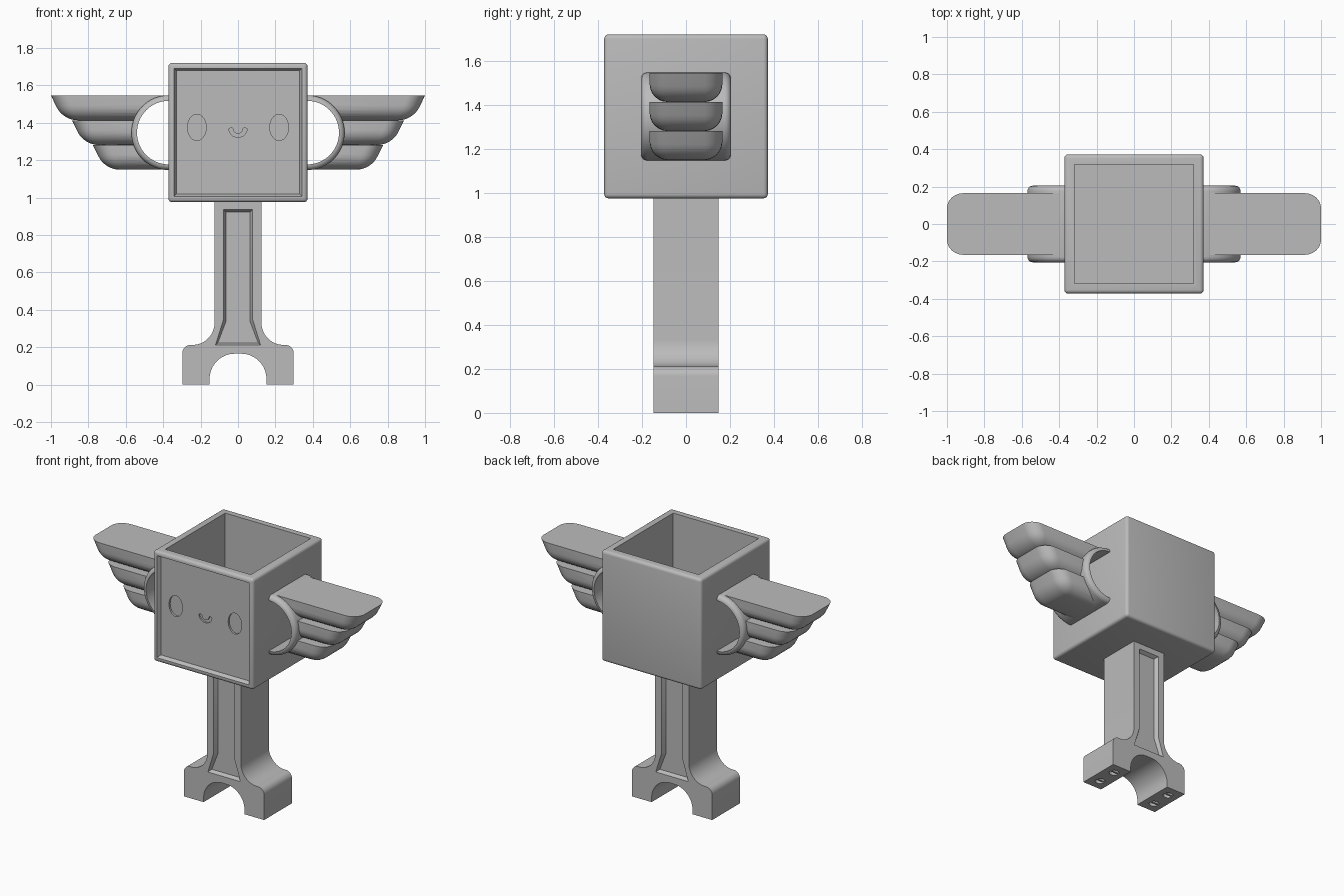
import bpy, bmesh, math

cube = bpy.data.objects.get("Cube")
if cube:
    bpy.data.objects.remove(cube, do_unlink=True)

grey = bpy.data.materials.new("plain_grey")
grey.use_nodes = True
colour = (0.5, 0.5, 0.5, 1)
grey.diffuse_color = colour
grey.node_tree.nodes["Principled BSDF"].inputs["Base Color"].default_value = colour


def finish(name, bm):
    bmesh.ops.recalc_face_normals(bm, faces=bm.faces)
    mesh = bpy.data.meshes.new(name)
    bm.to_mesh(mesh)
    bm.free()
    mesh.materials.append(grey)
    ob = bpy.data.objects.new(name, mesh)
    bpy.context.collection.objects.link(ob)
    return ob


def activate(ob):
    bpy.ops.object.select_all(action='DESELECT')
    ob.select_set(True)
    bpy.context.view_layer.objects.active = ob


def smooth(ob):
    activate(ob)
    bpy.ops.object.shade_smooth_by_angle(angle=math.radians(32))


def cut(ob, *cutters):
    for c in cutters:
        activate(ob)
        mod = ob.modifiers.new("cut", 'BOOLEAN')
        mod.operation, mod.solver, mod.object = 'DIFFERENCE', 'EXACT', c
        bpy.ops.object.modifier_apply(modifier=mod.name)
        bpy.data.objects.remove(c, do_unlink=True)


def arc(cx, cz, rx, rz, a0, a1, n=12):
    angles = [math.radians(a0 + (a1 - a0) * i / n) for i in range(n + 1)]
    return [(cx + rx * math.cos(a), cz + rz * math.sin(a)) for a in angles]


def mirrored(half):
    return half + [(-x, z) for x, z in reversed(half)]


def loft(name, start, y0, end, y1):
    """Solid between two matching x-z outlines at two depths."""
    bm = bmesh.new()
    a = [bm.verts.new((x, y0, z)) for x, z in start]
    b = [bm.verts.new((x, y1, z)) for x, z in end]
    bm.faces.new(a)
    bm.faces.new(b[::-1])
    for i in range(len(a)):
        j = (i + 1) % len(a)
        bm.faces.new((a[i], b[i], b[j], a[j]))
    return finish(name, bm)


def box(name, x, y, z0, z1, bevel=0):
    bm = bmesh.new()
    bmesh.ops.create_cube(bm, size=1)
    for v in bm.verts:
        v.co = (v.co.x * 2 * x, v.co.y * 2 * y, z1 if v.co.z > 0 else z0)
    if bevel:
        bmesh.ops.bevel(bm, geom=bm.edges[:], offset=bevel, segments=4,
                        profile=0.5, affect='EDGES')
    return finish(name, bm)


def rect(x, z0, z1):
    return [(x, z0), (x, z1), (-x, z1), (-x, z0)]


# Open box head with a sunken front panel and engraved face
W = 0.372
head = box("head_box", W, W, 0.975, 1.72, 0.02)
cut(head, box("cavity", 0.318, 0.318, 1.03, 1.9))
cut(head, loft("panel", rect(0.345, 1.003, 1.693), -W - 0.005,
               rect(0.33, 1.018, 1.678), -W + 0.025))
for s in (1, -1):
    eye = arc(s * 0.22, 1.375, 0.05, 0.07, 0, 360, 40)[:-1]
    cut(head, loft("eye", eye, -W, eye, -W + 0.038))
smile = (arc(0, 1.366, 0.048, 0.044, 180, 360, 20)
         + arc(0.037, 1.366, 0.011, 0.006, 0, 180, 6)[1:]
         + arc(0, 1.366, 0.026, 0.025, 360, 180, 16)[1:]
         + arc(-0.037, 1.366, 0.011, 0.006, 0, 180, 6)[1:-1])
cut(head, loft("smile", smile, -W, smile, -W + 0.036))
smooth(head)

# Stem flaring into an arched foot, one extruded outline
D = 0.148
half = ([(0.125, 1.0)]
        + arc(0.243, 0.332, 0.118, 0.12, 180, 270)
        + arc(0.253, 0.167, 0.045, 0.045, 90, 0, 8)
        + [(0.298, 0), (0.152, 0)]
        + arc(0.017, 0.03, 0.135, 0.135, 0, 90, 16))
outline = mirrored(half)
stem = loft("stem_and_foot", outline, -D, outline, D)

# Flared grooves on both stem faces
rim = mirrored([(0.08, 0.937), (0.08, 0.345), (0.122, 0.21)])
floor = mirrored([(0.064, 0.922), (0.064, 0.338), (0.108, 0.223)])
for s in (1, -1):
    cut(stem, loft("groove", rim, s * (D + 0.002), floor, s * (D - 0.025)))

# Screw holes under the foot, each crossed by a bar
for x in (-0.225, 0.225):
    for y in (-0.07, 0.07):
        bm = bmesh.new()
        bmesh.ops.create_cone(bm, cap_ends=True, segments=24, radius1=0.032,
                              radius2=0.032, depth=0.1)
        bmesh.ops.translate(bm, verts=bm.verts, vec=(x, y, 0))
        cut(stem, finish("hole", bm))
        bar = box("screw_bar", 0.034, 0.006, 0.004, 0.055)
        bar.location = (x, y, 0)
smooth(stem)

# Wings: half-ring handle with three stacked feathers
CZ, R, T = 1.347, 0.2, 0.03
for side, s in (("left", 1), ("right", -1)):
    bm = bmesh.new()
    # rounded band section as (radius, y)
    section = ([(R - T, -0.205)]
               + arc(R - T, -0.175, T, T, -90, 0, 5)[1:]
               + arc(R - T, 0.175, T, T, 0, 90, 5))
    rows = []
    for i in range(33):
        a = math.radians(-90 + 180 * i / 32)
        rows.append([bm.verts.new((s * (W - 0.002 + r * math.cos(a)), y,
                                   CZ + r * math.sin(a))) for r, y in section])
    n = len(section)
    for p, q in zip(rows, rows[1:]):
        for j in range(n):
            k = (j + 1) % n
            bm.faces.new((p[j], q[j], q[k], p[k]))
    bm.faces.new(rows[0])
    bm.faces.new(rows[-1])
    smooth(finish(side + "_wing_ring", bm))

    for i, tip in enumerate((1.0, 0.888, 0.776)):
        top = 1.545 - i * 0.132
        bottom = top - 0.132
        bm = bmesh.new()
        bmesh.ops.create_cube(bm, size=1)
        for v in bm.verts:
            up, out = v.co.z > 0, v.co.x > 0
            x = (tip if up else tip - 0.065) if out else 0.4
            v.co = (x, v.co.y * 0.33, top if up else bottom)
        # round the tip and underside, leave the top and root sharp
        edges = []
        for e in bm.edges:
            a, b = (v.co for v in e.verts)
            at_tip = min(a.x, b.x) > 0.5
            at_root = max(a.x, b.x) < 0.5
            at_top = min(a.z, b.z) > top - 0.01
            if (at_tip or not at_root) and not at_top:
                edges.append(e)
        bmesh.ops.bevel(bm, geom=edges, offset=0.08, segments=6,
                        profile=0.5, affect='EDGES')
        for v in bm.verts:
            v.co.x *= s
        feather = finish(f"{side}_feather_{i + 1}", bm)
        disc = arc(s * W, CZ, R - 0.015, R - 0.015, 0, 360, 64)[:-1]
        cut(feather, loft("ring_gap", disc, -0.4, disc, 0.4))
        smooth(feather)
